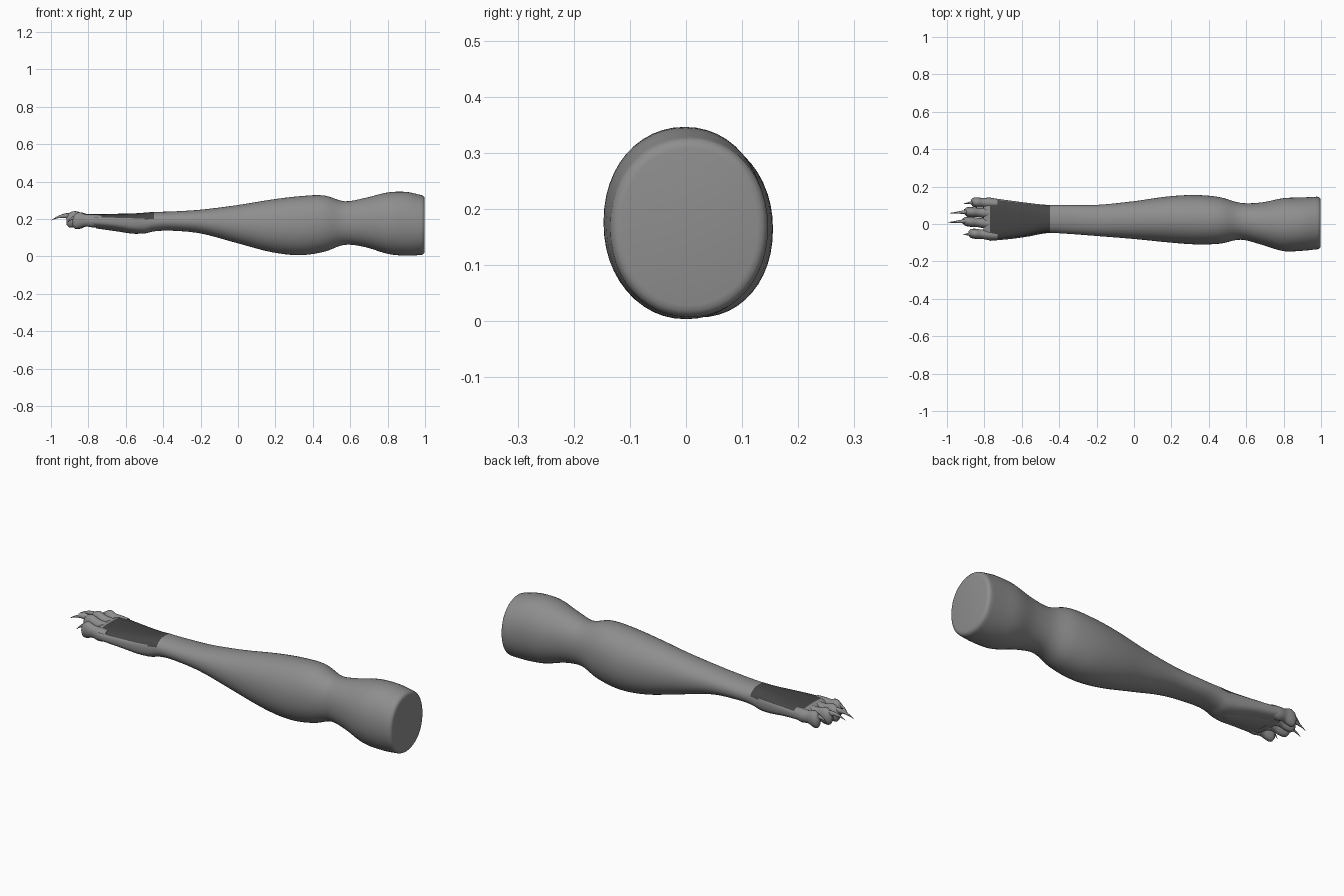
import bpy, bmesh, math
from mathutils import Vector

cube = bpy.data.objects.get("Cube")
if cube:
    bpy.data.objects.remove(cube)


def material(name, value):
    m = bpy.data.materials.new(name)
    m.use_nodes = True
    colour = (value, value, value, 1)
    m.diffuse_color = colour
    m.node_tree.nodes["Principled BSDF"].inputs["Base Color"].default_value = colour
    return m


SKIN = material("light grey skin", 0.27)
PATCH = material("dark grey patch", 0.06)


def refine(rows, steps):
    """Smooth interpolation of profile rows along their first value."""
    def slope(i):
        a, b = rows[max(i - 1, 0)], rows[min(i + 1, len(rows) - 1)]
        return [(q - p) / (b[0] - a[0]) for p, q in zip(a, b)]
    out = []
    for i in range(len(rows) - 1):
        a, b, sa, sb = rows[i], rows[i + 1], slope(i), slope(i + 1)
        w = b[0] - a[0]
        for k in range(steps):
            t = k / steps
            h = t * t * (3 - 2 * t)
            row = [p + (q - p) * h + w * (t * (1 - t) ** 2 * u - t * t * (1 - t) * v)
                   for p, q, u, v in zip(a, b, sa, sb)]
            row[0] = a[0] + w * t
            out.append(row)
    return out + [list(rows[-1])]


def loft(name, rows, segs, power=lambda x: 2, rule=None):
    """Skin rows of (x, right y, left y, bottom z, top z) with rounded sections."""
    bm = bmesh.new()
    rings = []
    for x, y0, y1, z0, z1 in rows:
        e = 2 / power(x)
        ring = []
        for k in range(segs):
            a = math.tau * k / segs
            c, s = math.cos(a), math.sin(a)
            y = (y0 + y1) / 2 + (y1 - y0) / 2 * math.copysign(abs(c) ** e, c)
            z = (z0 + z1) / 2 + (z1 - z0) / 2 * math.copysign(abs(s) ** e, s)
            ring.append(bm.verts.new((x, y, z)))
        rings.append(ring)
    for r, q in zip(rings, rings[1:]):
        for k in range(segs):
            n = (k + 1) % segs
            f = bm.faces.new((r[k], r[n], q[n], q[k]))
            if rule:
                x = (r[k].co.x + q[k].co.x) / 2
                f.material_index = int(rule(x, math.tau * (k + 0.5) / segs))
    bm.faces.new(rings[0])
    bm.faces.new(rings[-1])
    bmesh.ops.recalc_face_normals(bm, faces=bm.faces)
    return finish(name, bm)


def finish(name, bm):
    mesh = bpy.data.meshes.new(name)
    bm.to_mesh(mesh)
    bm.free()
    ob = bpy.data.objects.new(name, mesh)
    bpy.context.collection.objects.link(ob)
    mesh.materials.append(SKIN)
    mesh.materials.append(PATCH)
    bpy.ops.object.select_all(action="DESELECT")
    ob.select_set(True)
    bpy.context.view_layer.objects.active = ob
    bpy.ops.object.shade_smooth_by_angle(angle=math.radians(50))
    return ob


def shrunk(row, x, f):
    """The same section scaled about its centre, for rounded ends."""
    y, z = (row[1] + row[2]) / 2, (row[3] + row[4]) / 2
    return [x] + [y + (v - y) * f for v in row[1:3]] + [z + (v - z) * f for v in row[3:]]


# Limb, from the paw to the cut end
profile = [
    (-0.77, -0.09, 0.14, 0.155, 0.226),
    (-0.66, -0.08, 0.125, 0.143, 0.228),
    (-0.56, -0.066, 0.112, 0.127, 0.23),
    (-0.50, -0.054, 0.105, 0.123, 0.234),
    (-0.45, -0.048, 0.102, 0.134, 0.238),
    (-0.36, -0.052, 0.102, 0.138, 0.24),
    (-0.20, -0.064, 0.102, 0.123, 0.25),
    (0.0, -0.08, 0.122, 0.07, 0.275),
    (0.18, -0.098, 0.147, 0.023, 0.304),
    (0.33, -0.109, 0.155, 0.007, 0.322),
    (0.46, -0.105, 0.143, 0.025, 0.326),
    (0.57, -0.084, 0.113, 0.062, 0.295),
    (0.68, -0.11, 0.115, 0.05, 0.313),
    (0.80, -0.145, 0.138, 0.014, 0.342),
    (0.90, -0.143, 0.142, 0.004, 0.345),
    (0.98, -0.135, 0.146, 0.008, 0.328),
]
rows = refine(profile, 5)
front, back = rows[0], rows[-1]
rows = ([shrunk(front, -0.805, 0.7), shrunk(front, -0.79, 0.9)] + rows +
        [shrunk(back, 0.99, 0.98), shrunk(back, 0.996, 0.93), shrunk(back, 0.998, 0.87)])


def squareness(x):
    return 2.1 + 0.7 * min(1, max(0, (-0.42 - x) / 0.15))


def on_patch(x, a):
    return -0.77 < x < -0.45 and math.sin(a) > (0.4 if x < -0.5 else 0.25)


loft("limb", rows, 48, squareness, on_patch)

# Palm pad under the paw
pad = [(-0.76, -0.06, 0.11, 0.15, 0.2), (-0.66, -0.055, 0.1, 0.136, 0.2),
       (-0.55, -0.035, 0.075, 0.121, 0.19), (-0.49, -0.015, 0.05, 0.128, 0.18)]
loft("palm_pad", refine(pad, 4), 20)


def claw(name, start, tip, radius):
    """Curved tapering hook from the toe to its tip."""
    bm = bmesh.new()
    start, tip = Vector(start), Vector(tip)
    rings = []
    for i in range(7):
        t = i / 6
        p = start.lerp(tip, t) + Vector((0, 0, 0.05 * t * (1 - t)))
        r = radius * (1 - t) + 0.0008
        rings.append([bm.verts.new(p + Vector((0, r * 0.75 * math.cos(a), r * math.sin(a))))
                      for a in (math.tau * k / 12 for k in range(12))])
    for r, q in zip(rings, rings[1:]):
        for k in range(12):
            bm.faces.new((r[k], r[k - 1], q[k - 1], q[k]))
    bm.faces.new(rings[0])
    bm.faces.new(rings[-1])
    bmesh.ops.recalc_face_normals(bm, faces=bm.faces)
    finish(name, bm)


# Toes: name, base y, end y, end x, claw tip x, claw tip z
toes = [("outer_left", 0.11, 0.117, -0.872, -0.91, 0.185),
        ("middle_left", 0.055, 0.066, -0.91, -0.985, 0.2),
        ("middle_right", -0.002, 0.016, -0.918, -0.998, 0.193),
        ("outer_right", -0.06, -0.05, -0.885, -0.915, 0.18)]
# Toe section: fraction of length, half width, bottom z, top z
section = [(0, 0.024, 0.165, 0.222), (0.3, 0.029, 0.158, 0.227), (0.55, 0.025, 0.165, 0.23),
           (0.76, 0.027, 0.156, 0.242), (0.92, 0.023, 0.156, 0.232), (1, 0.011, 0.172, 0.212)]
for name, y0, y1, x1, tip_x, tip_z in toes:
    drop = 0.008 if "outer" in name else 0
    toe = []
    for t, w, lo, hi in reversed(section):
        y = y0 + (y1 - y0) * t
        toe.append((-0.73 + (x1 + 0.73) * t, y - w, y + w, lo - drop * t, hi - drop * t))
    loft(name + "_toe", refine(toe, 4), 16)
    claw(name + "_claw", (x1 + 0.03, y1, 0.213 - drop), (tip_x, y1 - 0.008, tip_z), 0.017)
